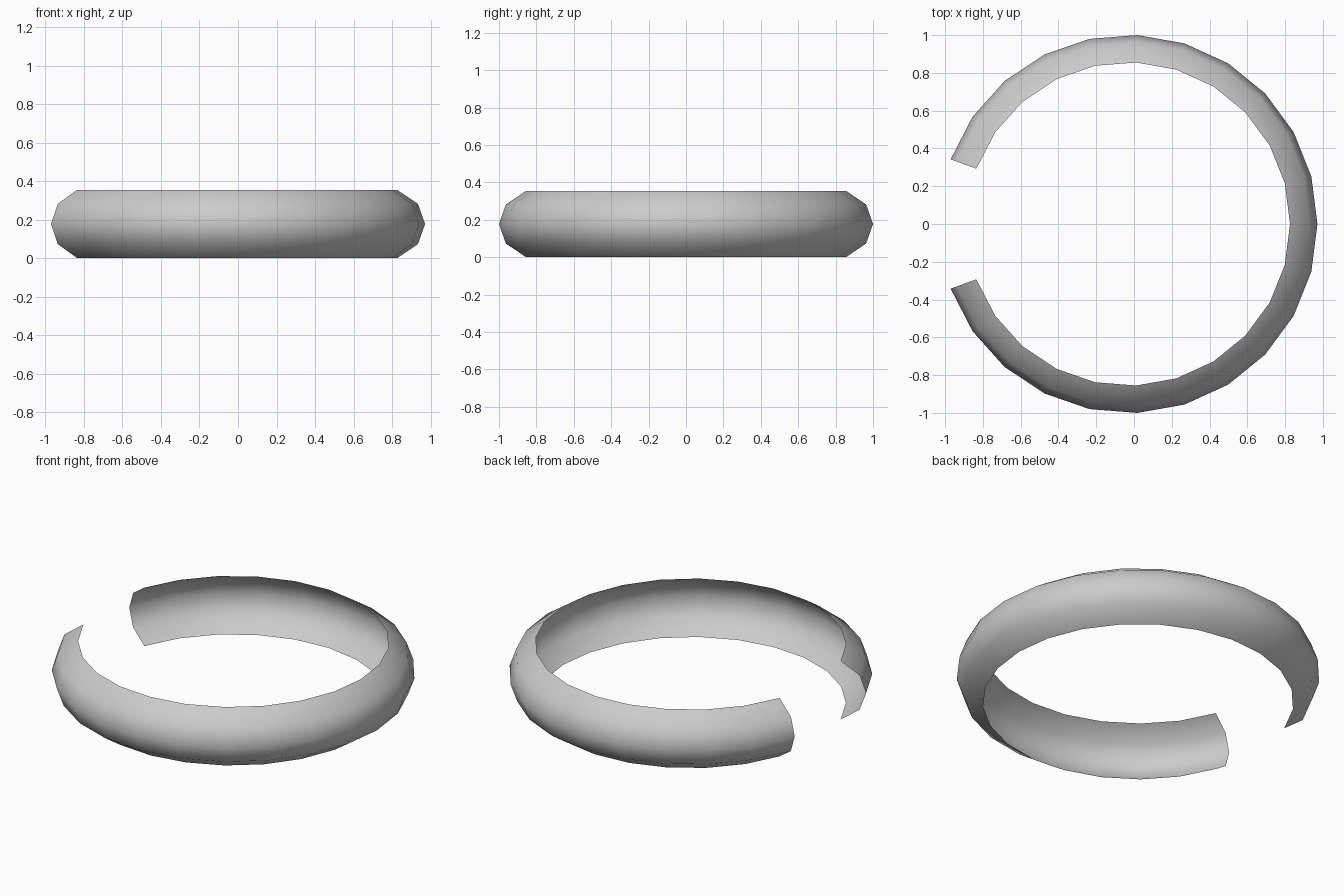
import bpy, bmesh, math
from mathutils import Matrix

if "Cube" in bpy.data.objects:
    bpy.data.objects.remove(bpy.data.objects["Cube"])

SPAN, STEPS = math.radians(320), 22
CX = -0.03
# curved band profile: (radius, height)
PROFILE = [(0.856, 0.0), (0.964, 0.073), (1.0012, 0.1775), (0.964, 0.282), (0.856, 0.355)]

# open ring: profile swept around z, gap facing -x
bm = bmesh.new()
verts = [bm.verts.new((r, 0, z)) for r, z in PROFILE]
edges = [bm.edges.new(pair) for pair in zip(verts, verts[1:])]
bmesh.ops.rotate(bm, verts=verts, cent=(0, 0, 0), matrix=Matrix.Rotation(-SPAN / 2, 3, 'Z'))
bmesh.ops.spin(bm, geom=verts + edges, cent=(0, 0, 0), axis=(0, 0, 1),
               angle=SPAN, steps=STEPS, use_duplicate=False)
bmesh.ops.translate(bm, verts=bm.verts, vec=(CX, 0, 0))

# normals face outward, smooth surface
bm.normal_update()
flip = [f for f in bm.faces
        if f.normal.x * (f.calc_center_median().x - CX) + f.normal.y * f.calc_center_median().y < 0]
bmesh.ops.reverse_faces(bm, faces=flip)
for f in bm.faces:
    f.smooth = True

mesh = bpy.data.meshes.new("open_ring")
bm.to_mesh(mesh)
bm.free()
ring = bpy.data.objects.new("open_ring", mesh)
bpy.context.collection.objects.link(ring)
